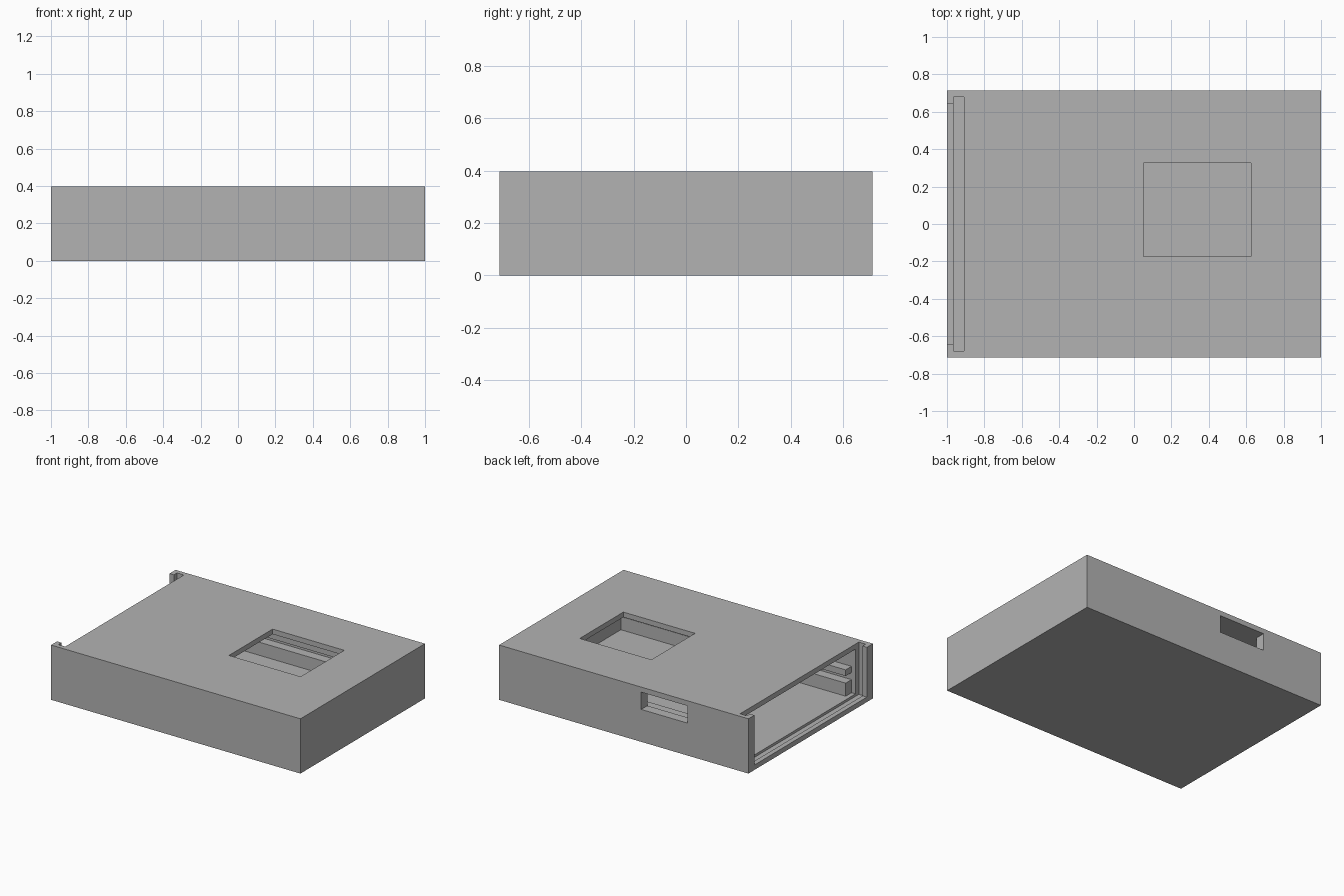
import bpy
import bmesh
from mathutils import Vector

old = bpy.data.objects.get("Cube")
if old:
    bpy.data.objects.remove(old, do_unlink=True)

grey = bpy.data.materials.new("plain grey")
grey.use_nodes = True
colour = (0.45, 0.45, 0.45, 1)
grey.diffuse_color = colour
grey.node_tree.nodes["Principled BSDF"].inputs["Base Color"].default_value = colour


def block(name, xs, ys, zs):
    """Axis-aligned box spanning the three given ranges."""
    bm = bmesh.new()
    bmesh.ops.create_cube(bm, size=1)
    lo, hi = Vector((xs[0], ys[0], zs[0])), Vector((xs[1], ys[1], zs[1]))
    for v in bm.verts:
        v.co = (lo + hi) / 2 + v.co * (hi - lo)
    mesh = bpy.data.meshes.new(name)
    bm.to_mesh(mesh)
    bm.free()
    mesh.materials.append(grey)
    obj = bpy.data.objects.new(name, mesh)
    bpy.context.collection.objects.link(obj)
    return obj


# Overall sizes
HALF_X, HALF_Y, TOP = 1.0, 0.713, 0.397
FLOOR, CEILING = 0.036, 0.36
INNER_Y, GROOVE_Y = 0.642, 0.68
END_WALL = 0.925
OVER = 0.1

case = block("case", (-HALF_X, HALF_X), (-HALF_Y, HALF_Y), (0, TOP))

# Cavity, sliding-lid entry, lid groove, top opening and port in the back wall
cutters = [
    block("cavity_cutter", (-0.93, END_WALL), (-INNER_Y, INNER_Y), (FLOOR, CEILING)),
    block("entry_cutter", (-HALF_X - OVER, -0.94), (-0.644, 0.644), (FLOOR, TOP + OVER)),
    block("groove_cutter", (-0.965, -0.91), (-GROOVE_Y, GROOVE_Y), (0.018, TOP + OVER)),
    block("top_opening_cutter", (0.05, 0.625), (-0.175, 0.325), (0.3, TOP + OVER)),
    block("port_cutter", (-0.51, -0.14), (0.6, HALF_Y + OVER), (0.235, CEILING)),
]
for cutter in cutters:
    cutter.hide_render = True
    mod = case.modifiers.new(cutter.name, "BOOLEAN")
    mod.operation = "DIFFERENCE"
    mod.solver = "EXACT"
    mod.object = cutter

# Bake the cuts and drop the cutters
bpy.context.view_layer.update()
cut_case = case.evaluated_get(bpy.context.evaluated_depsgraph_get())
baked = bpy.data.meshes.new_from_object(cut_case)
case.modifiers.clear()
case.data = baked
for cutter in cutters:
    bpy.data.objects.remove(cutter, do_unlink=True)

# Guide rails along both long walls, with a board slot between them
for side, sign in (("left", 1), ("right", -1)):
    ys = sorted((sign * 0.575, sign * (INNER_Y + 0.01)))
    for level, zs in (("lower", (FLOOR - 0.01, 0.131)), ("upper", (0.182, 0.227))):
        block(f"{side}_{level}_rail", (-0.878, END_WALL + 0.01), ys, zs)
